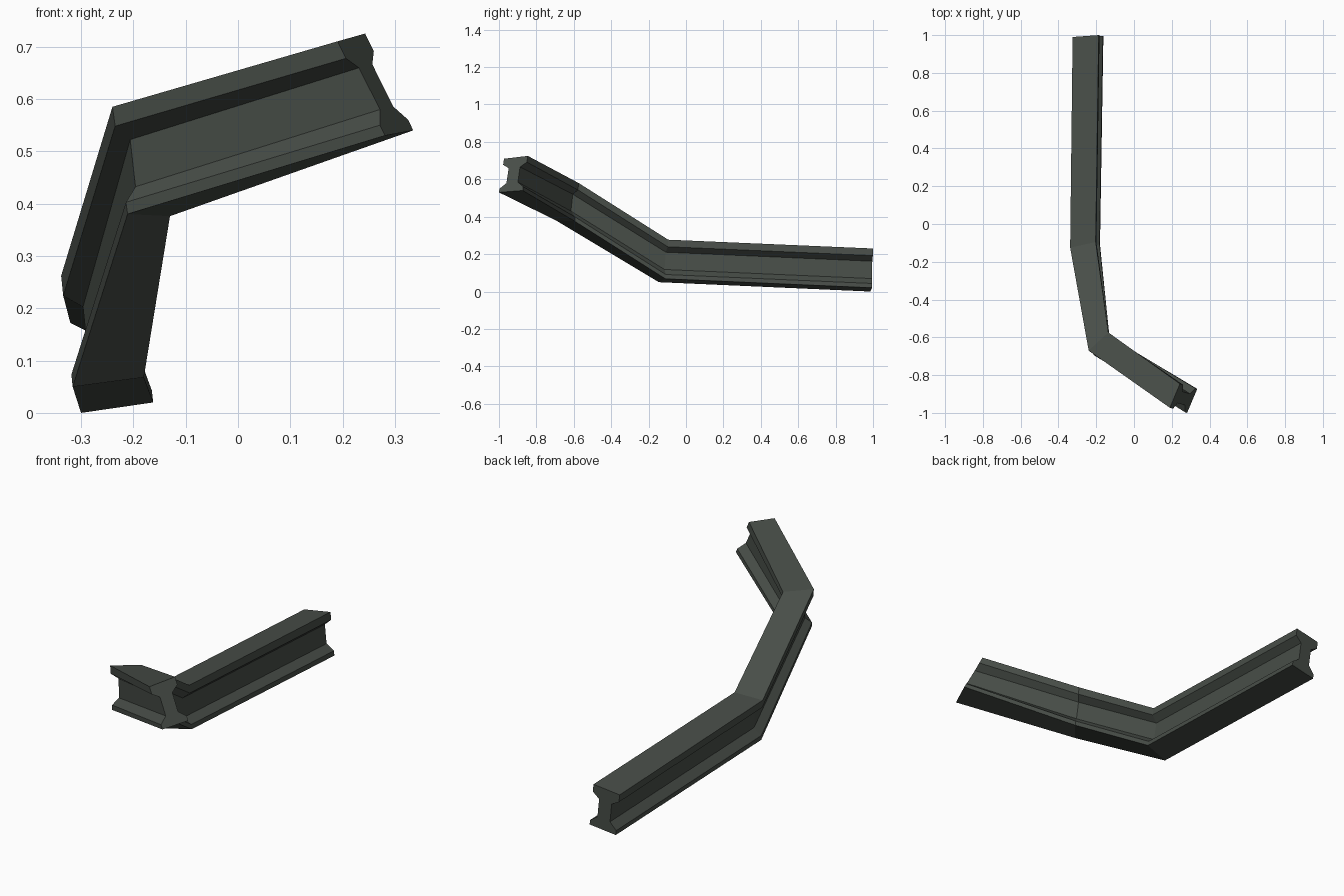
import bpy, bmesh
from mathutils import Vector

if "Cube" in bpy.data.objects:
    bpy.data.objects.remove(bpy.data.objects["Cube"])

# Dark green-grey steel
steel = bpy.data.materials.new("dark steel")
steel.diffuse_color = (0.065, 0.076, 0.065, 1.0)
steel.use_nodes = True
steel.node_tree.nodes["Principled BSDF"].inputs["Base Color"].default_value = steel.diffuse_color

# Half of the I section: (across 0..1, up 0..1), left side from bottom to top
LEFT = [(0, 0), (0, 0.11), (0.26, 0.26), (0.26, 0.70), (0, 0.82), (0, 1)]
SECTION = LEFT + [(1 - u, v) for u, v in reversed(LEFT)]

# Corners of the section at each bend: bottom left, bottom right, top left, top right
STATIONS = [
    [(0.281, -1.0, 0.53), (0.335, -0.873, 0.54), (0.19, -0.973, 0.71), (0.243, -0.846, 0.725)],
    [(-0.211, -0.695, 0.38), (-0.13, -0.595, 0.376), (-0.24, -0.67, 0.585), (-0.136, -0.574, 0.58)],
    [(-0.316, -0.145, 0.05), (-0.18, -0.11, 0.068), (-0.338, -0.125, 0.262), (-0.203, -0.095, 0.277)],
    [(-0.30, 0.985, 0.0), (-0.162, 0.995, 0.02), (-0.325, 0.99, 0.21), (-0.187, 1.0, 0.23)],
]


def section_ring(bm, corners):
    """Place the I section inside four corner points."""
    bl, br, tl, tr = map(Vector, corners)
    return [bm.verts.new(bl.lerp(br, u).lerp(tl.lerp(tr, u), v)) for u, v in SECTION]


# Bent I-beam: skin between stations, then cap both ends
bm = bmesh.new()
rings = [section_ring(bm, s) for s in STATIONS]
n = len(SECTION)
for a, b in zip(rings, rings[1:]):
    for i in range(n):
        j = (i + 1) % n
        bm.faces.new((a[i], a[j], b[j], b[i]))
bm.faces.new(rings[0][::-1])
bm.faces.new(rings[-1])
bmesh.ops.recalc_face_normals(bm, faces=bm.faces)

mesh = bpy.data.meshes.new("bent_beam")
bm.to_mesh(mesh)
bm.free()
mesh.materials.append(steel)
beam = bpy.data.objects.new("bent_beam", mesh)
bpy.context.collection.objects.link(beam)
